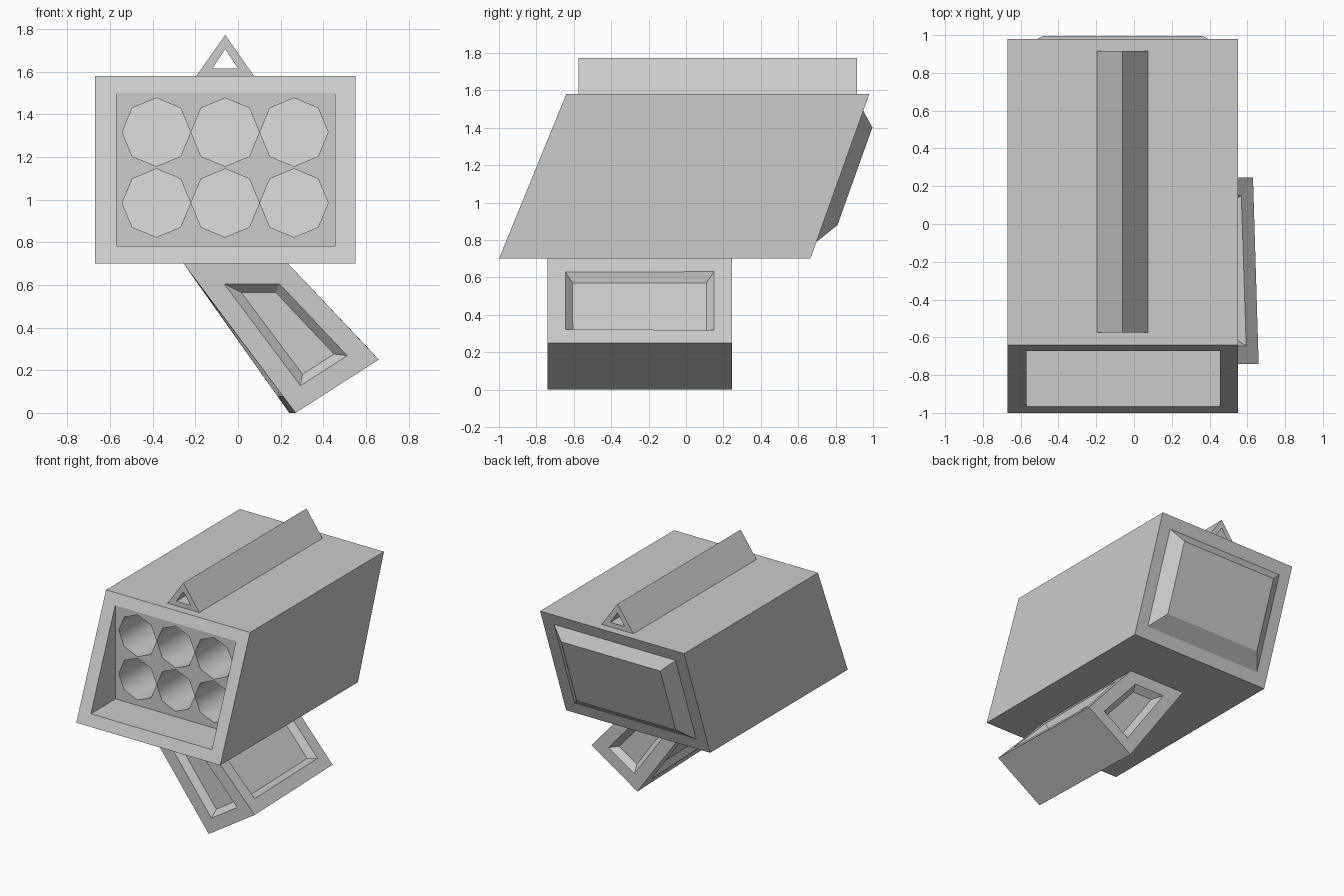
import bpy
import bmesh
import math
from mathutils import Vector

default = bpy.data.objects.get("Cube")
if default:
    bpy.data.objects.remove(default, do_unlink=True)

grey = bpy.data.materials.new("plain_grey")
grey.use_nodes = True
colour = (0.6, 0.6, 0.6, 1)
grey.diffuse_color = colour
grey.node_tree.nodes["Principled BSDF"].inputs["Base Color"].default_value = colour

CENTRE_X = -0.06   # middle of the launcher box
RIM = 0.095        # width of the flat rim around panels


def add_prism(bm, profile, front, back, smooth=False):
    """Extrude an (x, z) profile along y; front and back give y at height z."""
    near = [bm.verts.new((x, front(z), z)) for x, z in profile]
    far = [bm.verts.new((x, back(z), z)) for x, z in profile]
    bm.faces.new(near)
    bm.faces.new(far[::-1])
    count = len(profile)
    for i in range(count):
        j = (i + 1) % count
        bm.faces.new((near[i], far[i], far[j], near[j])).smooth = smooth


def fixed(y):
    return lambda z: y


def make_object(name, bm):
    bmesh.ops.recalc_face_normals(bm, faces=bm.faces)
    mesh = bpy.data.meshes.new(name)
    bm.to_mesh(mesh)
    bm.free()
    obj = bpy.data.objects.new(name, mesh)
    mesh.materials.append(grey)
    bpy.context.collection.objects.link(obj)
    return obj


def cut(target, bm):
    """Subtract the mesh in bm from the target, then discard it."""
    cutter = make_object("cutter", bm)
    cutter.hide_render = True
    mod = target.modifiers.new("cut", "BOOLEAN")
    mod.operation = "DIFFERENCE"
    mod.solver = "EXACT"
    mod.object = cutter
    bpy.context.view_layer.objects.active = target
    bpy.ops.object.modifier_apply(modifier=mod.name)
    bpy.data.objects.remove(cutter, do_unlink=True)


def rectangle(x0, x1, z0, z1):
    return [(x0, z0), (x1, z0), (x1, z1), (x0, z1)]


def inset(bm, faces, width, depth=0):
    bmesh.ops.inset_individual(bm, faces=faces, thickness=width, depth=depth,
                               use_even_offset=True)


# Slanted launcher box with a raised panel on its back
bm = bmesh.new()
add_prism(bm, rectangle(-0.67, 0.55, 0.70, 1.58),
          lambda z: -1 + 0.409 * (z - 0.7),
          lambda z: 0.665 + 0.358 * (z - 0.7))
bmesh.ops.recalc_face_normals(bm, faces=bm.faces)
rear = [f for f in bm.faces if f.normal.y > 0.8]
inset(bm, rear, RIM)
inset(bm, rear, RIM, 0.076)
bmesh.ops.translate(bm, verts=rear[0].verts, vec=Vector((0, 0.009, 0.026)))
box = make_object("launcher_box", bm)

# Front recess ending in an upright tube plate
bm = bmesh.new()
add_prism(bm, rectangle(-0.57, 0.455, 0.782, 1.5), fixed(-1.3), fixed(-0.668))
cut(box, bm)

# Two rows of three eight-sided tubes
bm = bmesh.new()
for column in (-1, 0, 1):
    for row in (0.984, 1.316):
        ring = [(CENTRE_X + column * 0.3225 + 0.16 * math.cos(k * math.pi / 4),
                 row + 0.16 * math.sin(k * math.pi / 4)) for k in range(8)]
        add_prism(bm, ring, fixed(-0.8),
                  lambda z: 0.5 + 0.358 * (z - 1.14), smooth=True)
cut(box, bm)

# Hollow triangular rail on top
bm = bmesh.new()
add_prism(bm, [(-0.195, 1.58), (0.075, 1.58), (CENTRE_X, 1.772)],
          fixed(-0.575), fixed(0.915))
rail = make_object("top_rail", bm)
bm = bmesh.new()
add_prism(bm, [(-0.12, 1.615), (0.0, 1.615), (CENTRE_X, 1.705)],
          fixed(-0.8), fixed(1.2))
cut(rail, bm)

# Leaning mount arm with a sunken panel on each of its four sides
bm = bmesh.new()
add_prism(bm, [(-0.255, 0.70), (0.27, 0), (0.66, 0.25), (0.235, 0.70)],
          fixed(-0.74), fixed(0.245))
for v in bm.verts:
    if v.co.y > 0 and v.co.z < 0.5:
        v.co.x -= 0.03
bmesh.ops.recalc_face_normals(bm, faces=bm.faces)
bm.normal_update()
sides = [f for f in bm.faces
         if abs(f.normal.y) > 0.9 or f.normal.x < -0.5
         or (f.normal.x > 0.5 and f.normal.z > 0.3)]
inset(bm, sides, RIM)
inset(bm, sides, 0.04, -0.045)
make_object("mount_arm", bm)
